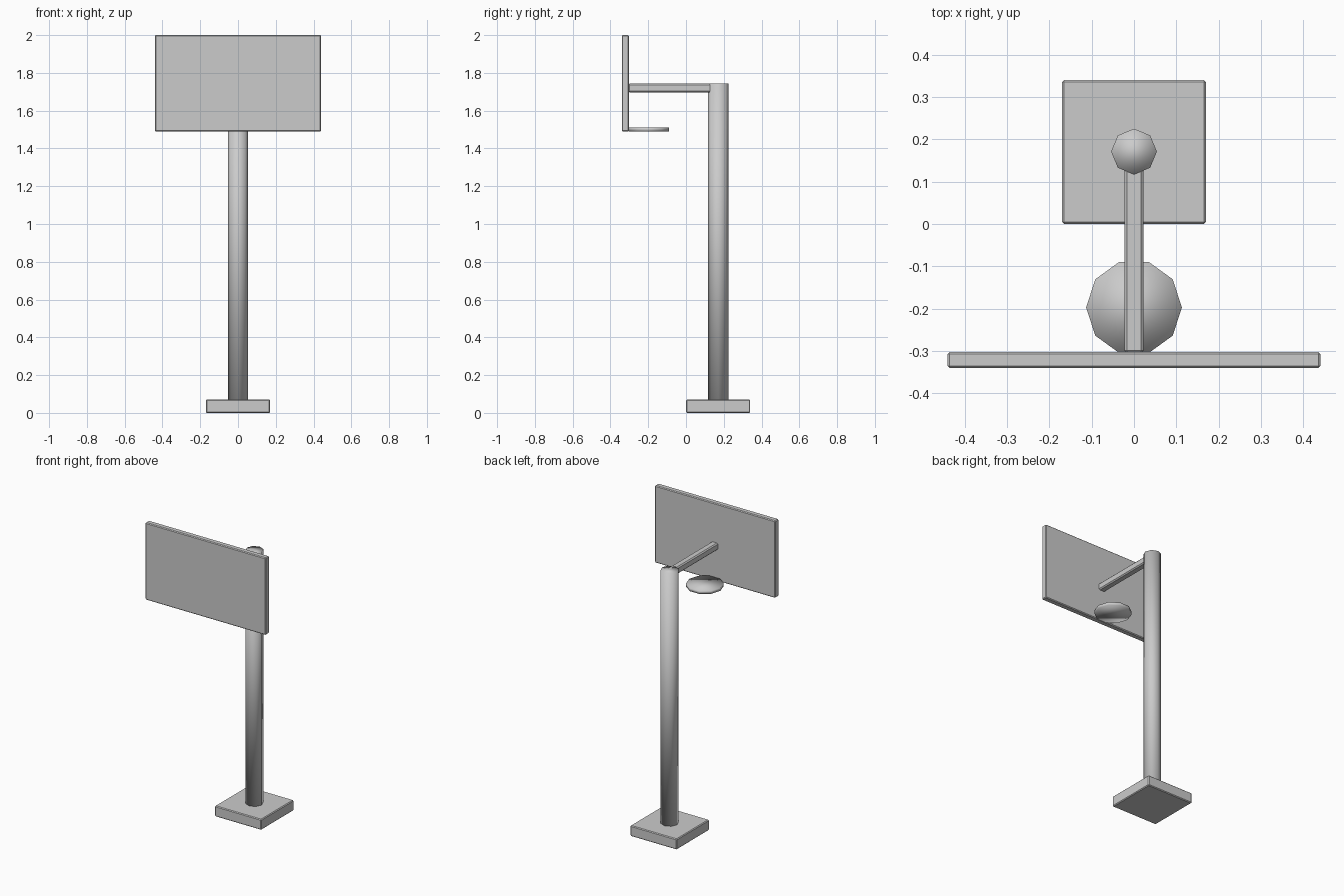
import bpy, bmesh
from math import pi
from mathutils import Matrix

if "Cube" in bpy.data.objects:
    bpy.data.objects.remove(bpy.data.objects["Cube"])


def make_object(name, bm, smooth):
    mesh = bpy.data.meshes.new(name)
    bm.to_mesh(mesh)
    bm.free()
    for p in mesh.polygons:
        p.use_smooth = smooth
    obj = bpy.data.objects.new(name, mesh)
    bpy.context.collection.objects.link(obj)
    return obj


def box(name, lo, hi, bevel):
    """Box between two corners with a thin chamfer on every edge."""
    bm = bmesh.new()
    bmesh.ops.create_cube(bm, size=1)
    for v in bm.verts:
        v.co = [(a + b) / 2 + c * (b - a) for a, b, c in zip(lo, hi, v.co)]
    bmesh.ops.bevel(bm, geom=bm.edges[:], offset=bevel, segments=1,
                    profile=0.5, affect='EDGES')
    return make_object(name, bm, False)


def prism(name, x, y, z0, z1, radius, sides, turn=0.0):
    """Upright low-poly cylinder, smooth shaded."""
    bm = bmesh.new()
    mat = Matrix.Translation((x, y, (z0 + z1) / 2)) @ Matrix.Rotation(turn, 4, 'Z')
    bmesh.ops.create_cone(bm, cap_ends=True, segments=sides, radius1=radius,
                          radius2=radius, depth=z1 - z0, matrix=mat)
    return make_object(name, bm, True)


# Square foot and octagonal post
box("base", (-0.17, 0.0, 0.0), (0.17, 0.34, 0.07), 0.005)
prism("post", 0, 0.171, 0.06, 1.743, 0.054, 8)

# Arm from the post top to the back of the board
box("arm", (-0.023, -0.306, 1.697), (0.023, 0.171, 1.743), 0.007)

# Backboard
box("backboard", (-0.44, -0.34, 1.49), (0.44, -0.302, 2.0), 0.005)

# Ten-sided hoop disc touching the board, corners on the x axis
prism("hoop_disc", 0, -0.197, 1.491, 1.511, 0.113, 10, pi / 2)
